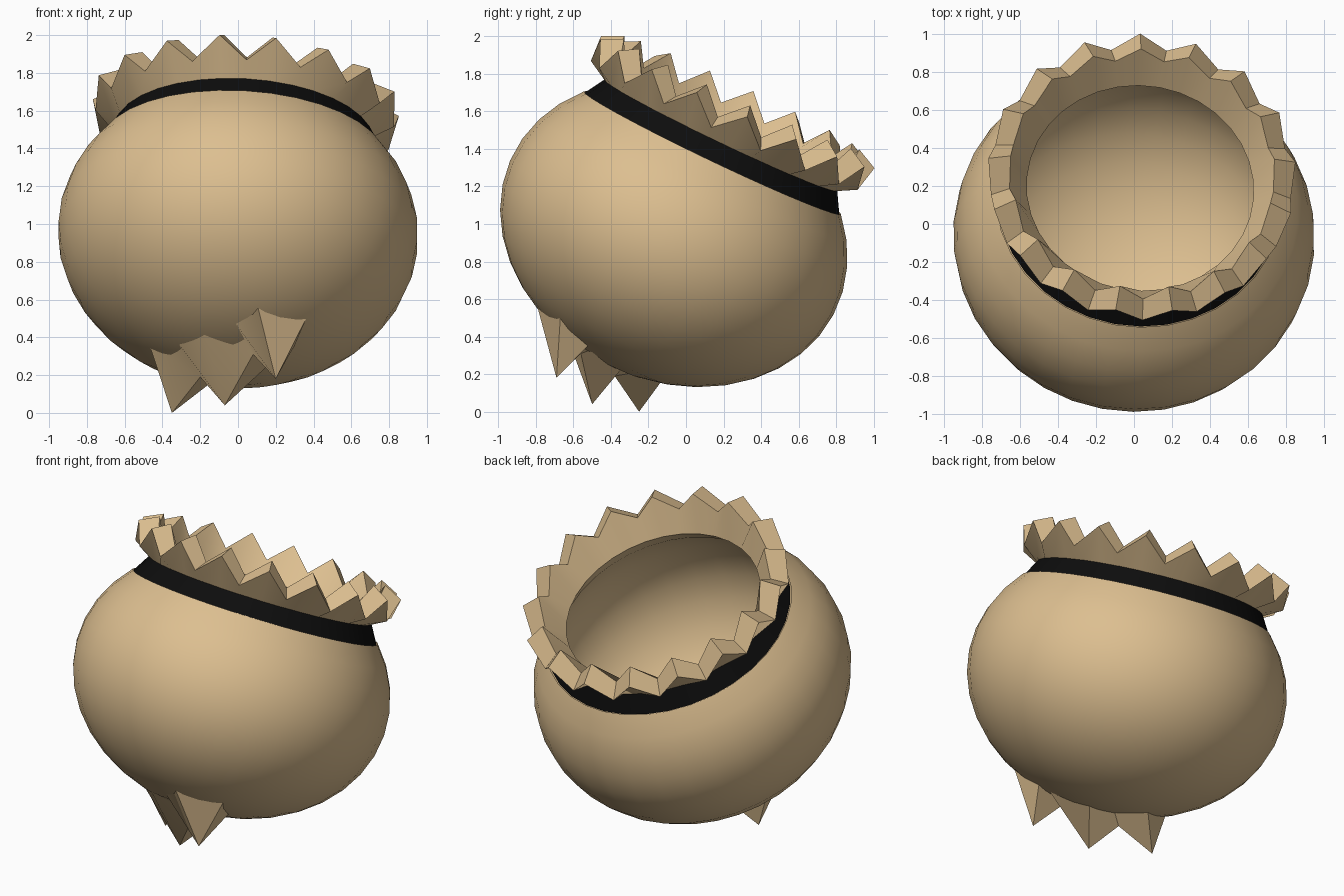
import bpy, bmesh
from math import sin, cos, pi, asin, radians, sqrt
from mathutils import Vector

if "Cube" in bpy.data.objects:
    bpy.data.objects.remove(bpy.data.objects["Cube"])

TEETH = 17
N = TEETH * 2
CENTRE = Vector((0, -0.065, 0.95))
R, A = 0.955, 0.785                       # body radius and half height along its axis
TILT = Vector((0, 0, 1)).rotation_difference(Vector((0.055, 0.43, 0.90)))


def material(name, rgb):
    m = bpy.data.materials.new(name)
    m.diffuse_color = (*rgb, 1)
    m.use_nodes = True
    m.node_tree.nodes["Principled BSDF"].inputs["Base Color"].default_value = m.diffuse_color
    return m


TAN = material("tan_cloth", (0.72, 0.52, 0.28))
BLACK = material("black_band", (0.004, 0.004, 0.004))


def finish(bm, name, mat, angle, recalc=False):
    if recalc:
        bmesh.ops.recalc_face_normals(bm, faces=bm.faces)
    me = bpy.data.meshes.new(name)
    bm.to_mesh(me)
    bm.free()
    me.materials.append(mat)
    ob = bpy.data.objects.new(name, me)
    bpy.context.collection.objects.link(ob)
    bpy.ops.object.select_all(action='DESELECT')
    bpy.context.view_layer.objects.active = ob
    ob.select_set(True)
    bpy.ops.object.shade_smooth_by_angle(angle=radians(angle))
    return ob


def lathe(name, rows, mat, angle=35):
    """Rows are (radius, height) or (peak radius, peak height, valley radius, valley height)."""
    bm = bmesh.new()
    rings = []
    for row in rows:
        if row[0] < 1e-4:
            rings.append([bm.verts.new(CENTRE + TILT @ Vector((0, 0, row[1])))] * N)
            continue
        ring = []
        for i in range(N):
            r, s = row[:2] if i % 2 == 0 else row[-2:]
            t = pi / 2 + 2 * pi * i / N
            ring.append(bm.verts.new(CENTRE + TILT @ Vector((r * cos(t), r * sin(t), s))))
        rings.append(ring)
    for lo, hi in zip(rings, rings[1:]):
        for i in range(N):
            j = (i + 1) % N
            quad = list(dict.fromkeys((lo[i], lo[j], hi[j], hi[i])))
            bm.faces.new(quad)
    return finish(bm, name, mat, angle)


def bowl(r, a, top, steps):
    """Ellipse profile from the bottom pole up to a given height."""
    end = asin(top / a)
    angles = [-pi / 2 + (end + pi / 2) * k / steps for k in range(steps + 1)]
    return [(r * cos(t) if k else 0, a * sin(t)) for k, t in enumerate(angles)]


# Round body, outside and inside
lathe("body", bowl(R, A, 0.477, 13), TAN)
inner = bowl(R - 0.055, A - 0.06, 0.48, 11) + [(0.60, 0.59)]
lathe("body_lining", inner[::-1], TAN, 50)

# Dark tie band round the neck
lathe("neck_band", [(0.752, 0.472), (0.687, 0.582)], BLACK)

# Thick zigzag frill: outside, rim, inside
lathe("frill", [(0.687, 0.58),
                (0.815, 0.775, 0.795, 0.64),
                (0.70, 0.83, 0.70, 0.70),
                (0.60, 0.59)], TAN, 40)


# Gathered folds hanging under the front
def on_body(p, scale=0.985):
    q = TILT.inverted() @ (Vector(p) - CENTRE)
    k = sqrt((q.x ** 2 + q.y ** 2) / R ** 2 + q.z ** 2 / A ** 2)
    return CENTRE + TILT @ (q * (scale / k))


ridge = [(-0.46, -0.24, 0.26), (-0.35, -0.25, 0.0), (-0.20, -0.38, 0.19), (-0.07, -0.50, 0.04),
         (0.08, -0.56, 0.31), (0.20, -0.69, 0.18), (0.41, -0.74, 0.46)]
bm = bmesh.new()
rows = []
for k, p in enumerate(ridge):
    end = k in (0, len(ridge) - 1)
    p = Vector(p)
    front = on_body(p) if end else on_body((p.x - 0.10, p.y - 0.10, 0.33 + 0.05 * k))
    back = on_body(p) if end else on_body((p.x + 0.13, p.y + 0.13, p.z + 0.12))
    mid = on_body(p) if end else p
    rows.append([bm.verts.new(v) for v in (front, mid, back)])
for a, b in zip(rows, rows[1:]):
    for i in (0, 1):
        bm.faces.new((a[i], a[i + 1], b[i + 1], b[i]))
bmesh.ops.remove_doubles(bm, verts=bm.verts, dist=0.0005)
finish(bm, "base_folds", TAN, 50, recalc=True)
